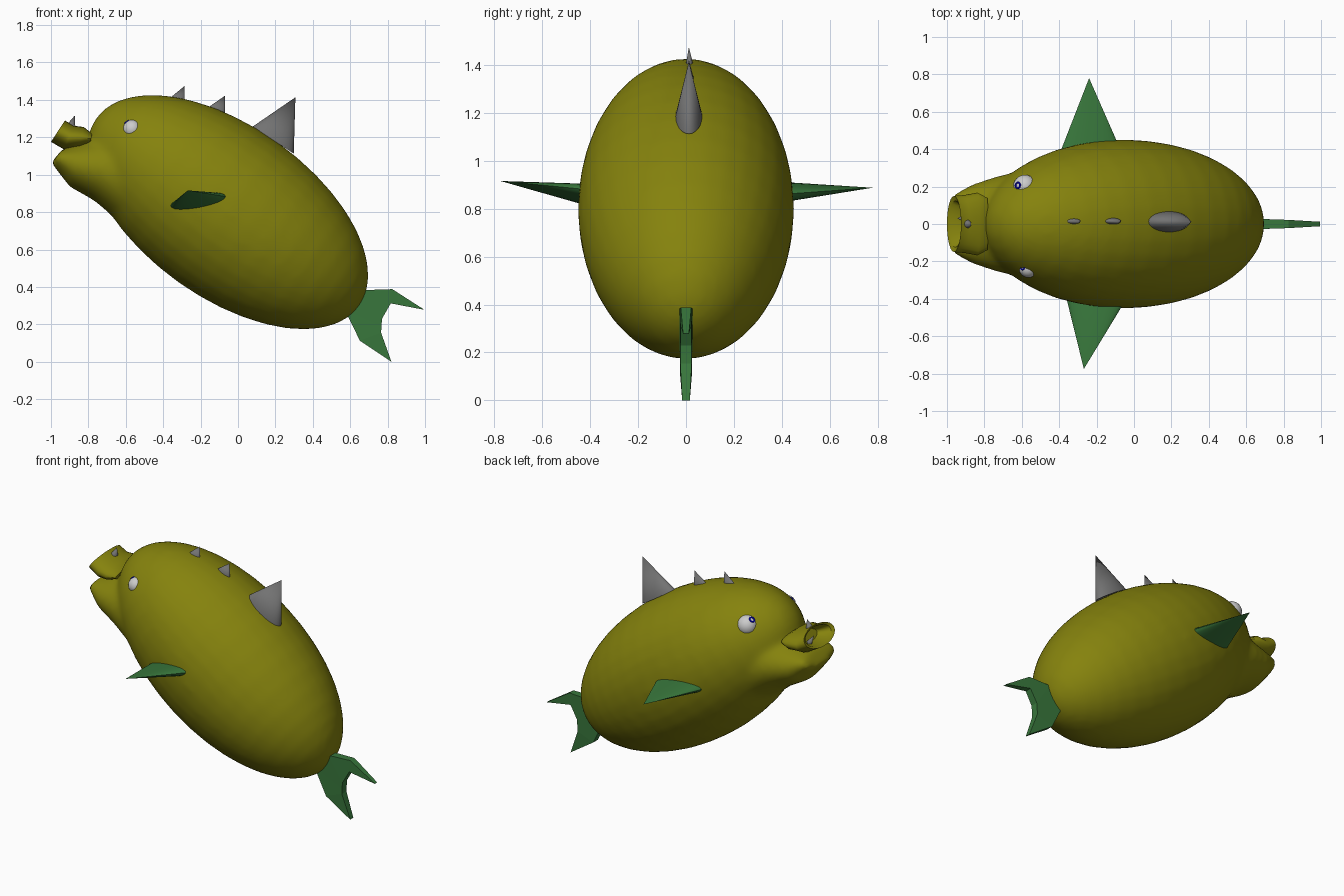
import bpy, bmesh
from math import sin, cos, pi, radians
from mathutils import Vector, Matrix

if "Cube" in bpy.data.objects:
    bpy.data.objects.remove(bpy.data.objects["Cube"])


def material(name, rgb):
    m = bpy.data.materials.new(name)
    m.diffuse_color = (*rgb, 1)
    m.use_nodes = True
    m.node_tree.nodes["Principled BSDF"].inputs["Base Color"].default_value = m.diffuse_color
    return m


OLIVE = material("olive", (0.235, 0.225, 0.004))
GREEN = material("green", (0.04, 0.185, 0.045))
GREY = material("grey", (0.17, 0.17, 0.17))
WHITE = material("white", (0.8, 0.8, 0.8))
BLUE = material("blue", (0.0, 0.0, 0.8))


def finish(bm, name, mat=None, angle=40):
    bmesh.ops.remove_doubles(bm, verts=bm.verts, dist=0.0002)
    bmesh.ops.recalc_face_normals(bm, faces=bm.faces)
    me = bpy.data.meshes.new(name)
    bm.to_mesh(me)
    bm.free()
    ob = bpy.data.objects.new(name, me)
    bpy.context.collection.objects.link(ob)
    if mat:
        me.materials.append(mat)
    if angle:
        bpy.ops.object.select_all(action='DESELECT')
        ob.select_set(True)
        bpy.context.view_layer.objects.active = ob
        bpy.ops.object.shade_smooth_by_angle(angle=radians(angle))
    return ob


def loft(name, rings, mat=None, n=24, angle=40):
    """Skin elliptical rings given as (centre, first half axis, second half axis)."""
    bm = bmesh.new()
    loops = []
    for c, u, v in rings:
        c, u, v = Vector(c), Vector(u), Vector(v)
        loops.append([bm.verts.new(c + u * cos(2 * pi * i / n) + v * sin(2 * pi * i / n))
                      for i in range(n)])
    for a, b in zip(loops, loops[1:]):
        for i in range(n):
            j = (i + 1) % n
            bm.faces.new((a[i], a[j], b[j], b[i]))
    bm.faces.new(loops[0])
    bm.faces.new(loops[-1])
    return finish(bm, name, mat, angle)


def upright(top, bottom, w):
    """Ring through two points of the side profile, w wide to each side."""
    t, b = Vector((top[0], 0, top[1])), Vector((bottom[0], 0, bottom[1]))
    return (t + b) / 2, (t - b) / 2, (0, w, 0)


def spike(name, base, u, v, apex, mat=GREY):
    loft(name, [(base, u, v), (apex, (0, 0, 0), (0, 0, 0))], mat)


def ball(name, matrix, mat, u=32, v=20):
    bm = bmesh.new()
    bmesh.ops.create_uvsphere(bm, u_segments=u, v_segments=v, radius=1, matrix=matrix)
    return finish(bm, name, mat)


# Body: tilted ellipsoid, head up at -x
body = ball("body", Matrix.Translation((-0.055, 0, 0.80)) @ Matrix.Rotation(radians(125.6), 4, 'Y')
            @ Matrix.Diagonal((0.460, 0.452, 0.866, 1)), OLIVE)

# Lower jaw growing out of the head, blended into the body
jaw = loft("lower_jaw", [upright((-0.50, 1.25), (-0.58, 0.70), 0.30),
                         upright((-0.70, 1.21), (-0.77, 0.862), 0.255),
                         upright((-0.82, 1.18), (-0.90, 0.935), 0.215),
                         upright((-0.935, 1.14), (-1.0, 1.065), 0.16)], OLIVE)
bpy.ops.object.select_all(action='DESELECT')
jaw.select_set(True)
body.select_set(True)
bpy.context.view_layer.objects.active = body
bpy.ops.object.join()
remesh = body.modifiers.new("blend", 'REMESH')
remesh.mode = 'VOXEL'
remesh.voxel_size = 0.018
remesh.use_smooth_shade = True
soften = body.modifiers.new("soften", 'SMOOTH')
soften.factor = 0.5
soften.iterations = 14

# Hollow mouth tube
loft("mouth", [upright((-0.78, 1.22), (-0.79, 1.165), 0.14),
               upright((-0.825, 1.255), (-0.85, 1.14), 0.168),
               upright((-0.88, 1.262), (-0.93, 1.135), 0.155),
               upright((-0.925, 1.29), (-1.0, 1.176), 0.15),
               upright((-0.922, 1.277), (-0.987, 1.184), 0.125),
               upright((-0.86, 1.235), (-0.90, 1.175), 0.09)], OLIVE)
spike("tooth", (-0.91, 0.03, 1.18), (0.015, 0, 0.01), (0, 0.015, 0), (-0.945, 0.03, 1.24))

# Eyes with blue pupil rings
for side, c, r in (("left", (-0.583, 0.20, 1.275), 0.063), ("right", (-0.565, -0.237, 1.243), 0.05)):
    ball(side + "_eye", Matrix.Translation(c) @ Matrix.Scale(r, 4), WHITE, 24, 14)
    d = Vector((-0.6, 0.1, 0.75)).normalized()
    bpy.ops.mesh.primitive_torus_add(location=Vector(c) + d * r * 0.97,
                                     rotation=d.to_track_quat('Z', 'Y').to_euler(),
                                     major_radius=r * 0.24, minor_radius=r * 0.08,
                                     major_segments=20, minor_segments=8)
    pupil = bpy.context.object
    pupil.name = side + "_pupil"
    pupil.data.materials.append(BLUE)

# Grey spines along the back
spike("back_fin", (0.188, 0.012, 1.185), (0.11, 0, -0.072), (0, 0.055, 0), (0.307, 0.012, 1.414))
spike("front_spine", (-0.33, 0.015, 1.395), (0.045, 0, -0.006), (0, 0.017, 0), (-0.285, 0.012, 1.475))
spike("middle_spine", (-0.112, 0.015, 1.345), (0.043, 0, -0.018), (0, 0.017, 0), (-0.07, 0.012, 1.422))
spike("nose_spine", (-0.892, 0, 1.265), (0.022, 0, -0.004), (0, 0.022, 0), (-0.873, 0, 1.316))

# Side fins: flattened cones
spike("right_fin", (-0.195, -0.37, 0.852), (0.173, 0, 0.024), (0, 0, 0.045), (-0.268, -0.775, 0.916), GREEN)
spike("left_fin", (-0.23, 0.37, 0.868), (0.17, 0, -0.01), (0, 0, 0.045), (-0.24, 0.78, 0.888), GREEN)

# Forked tail: paired outer and inner edge points (x, z, half thickness)
outer = [(0.995, 0.279, 0.012), (0.825, 0.388, 0.022), (0.67, 0.383, 0.027), (0.57, 0.28, 0.027),
         (0.652, 0.112, 0.025), (0.82, 0.0, 0.016)]
inner = [(0.995, 0.278, 0.012), (0.817, 0.312, 0.022), (0.77, 0.23, 0.024), (0.767, 0.19, 0.024),
         (0.765, 0.155, 0.024), (0.8205, 0.0, 0.016)]
bm = bmesh.new()
rows = [[bm.verts.new(p) for p in ((ox, -ot, oz), (ix, -it, iz), (ix, it, iz), (ox, ot, oz))]
        for (ox, oz, ot), (ix, iz, it) in zip(outer, inner)]
for a, b in zip(rows, rows[1:]):
    for i in range(4):
        j = (i + 1) % 4
        bm.faces.new((a[i], a[j], b[j], b[i]))
bm.faces.new(rows[0])
bm.faces.new(rows[-1])
finish(bm, "tail", GREEN, 0)
